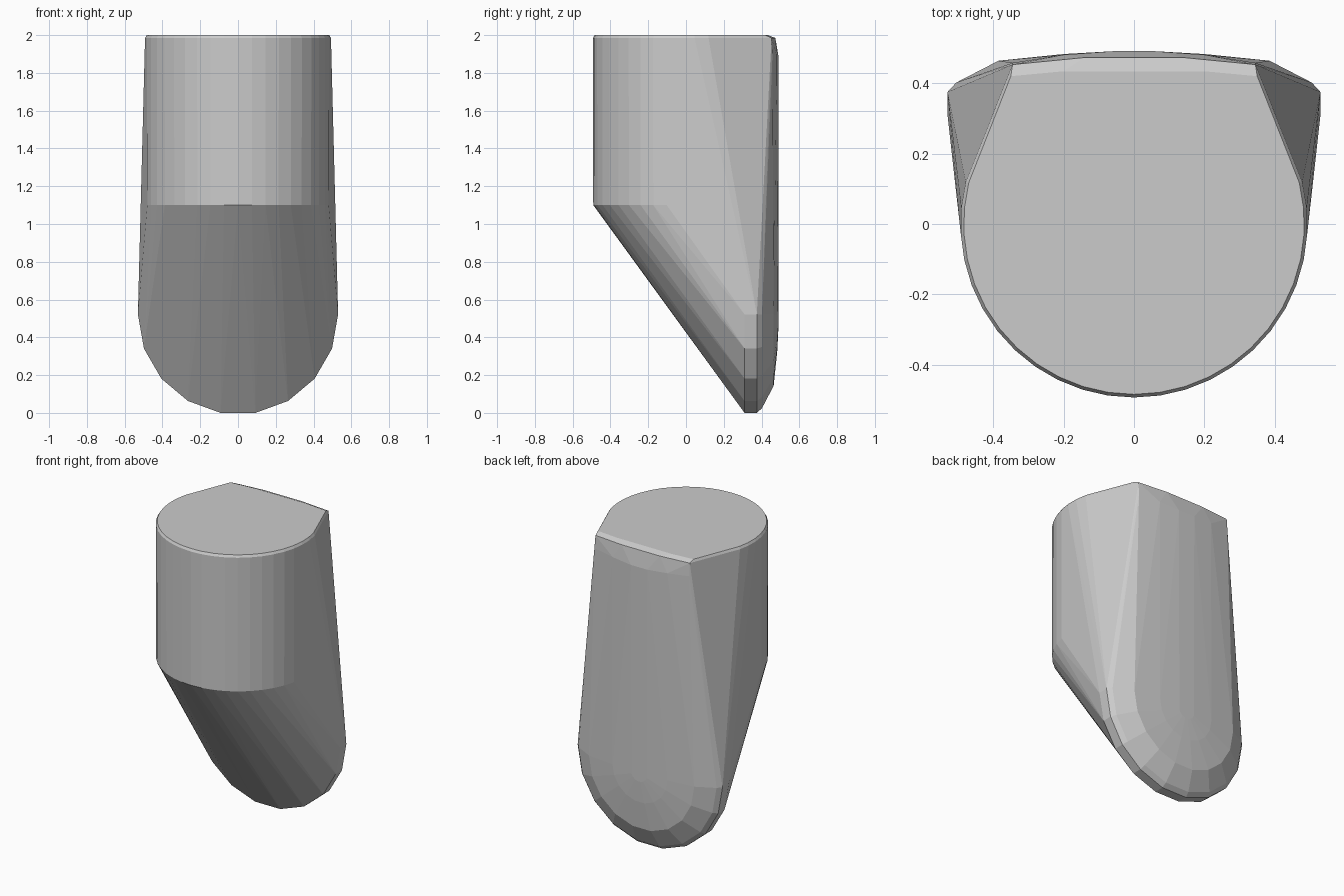
import bpy, bmesh, math

if "Cube" in bpy.data.objects:
    bpy.data.objects.remove(bpy.data.objects["Cube"])

bm = bmesh.new()

def add(x, y, z):
    bm.verts.new((x, y, z))

# Upright round column: (radius, z) rings, covering the front and sides
for r, z in ((0.474, 1.08), (0.491, 1.1), (0.493, 1.985), (0.484, 2.0)):
    for i in range(25):
        a = math.radians(-194 + 208 * i / 24)
        add(r * math.cos(a), r * math.sin(a), z)

# Squared-off back edge at the top, softened in three steps (mirrored)
for s in (-1, 1):
    for x, y, z in ((0.35, 0.42, 2.0), (0.2, 0.434, 2.0),
                    (0.345, 0.453, 1.985), (0.14, 0.473, 1.985),
                    (0.345, 0.458, 1.9), (0.2, 0.481, 1.89), (0.06, 0.491, 1.88)):
        add(s * x, y, z)

# Upright disc at the back with a shallow domed face: (radius, y) rings
N = 18
R = 0.53
cz = R * math.cos(math.pi / N)
for r, y in ((R, 0.31), (R, 0.375), (0.505, 0.402), (0.385, 0.464), (0.2, 0.483), (0.06, 0.49)):
    for i in range(N):
        a = -math.pi / 2 + math.pi / N + 2 * math.pi * i / N
        add(r * math.cos(a), y, cz + r * math.sin(a))

# Skin everything with one convex shell
res = bmesh.ops.convex_hull(bm, input=bm.verts[:])
bmesh.ops.delete(bm, geom=[v for v in bm.verts if not v.link_faces], context='VERTS')
bmesh.ops.dissolve_limit(bm, angle_limit=math.radians(1), verts=bm.verts[:], edges=bm.edges[:])
bmesh.ops.recalc_face_normals(bm, faces=bm.faces[:])

mesh = bpy.data.meshes.new("sloped_body")
bm.to_mesh(mesh)
bm.free()
body = bpy.data.objects.new("sloped_body", mesh)
bpy.context.collection.objects.link(body)
